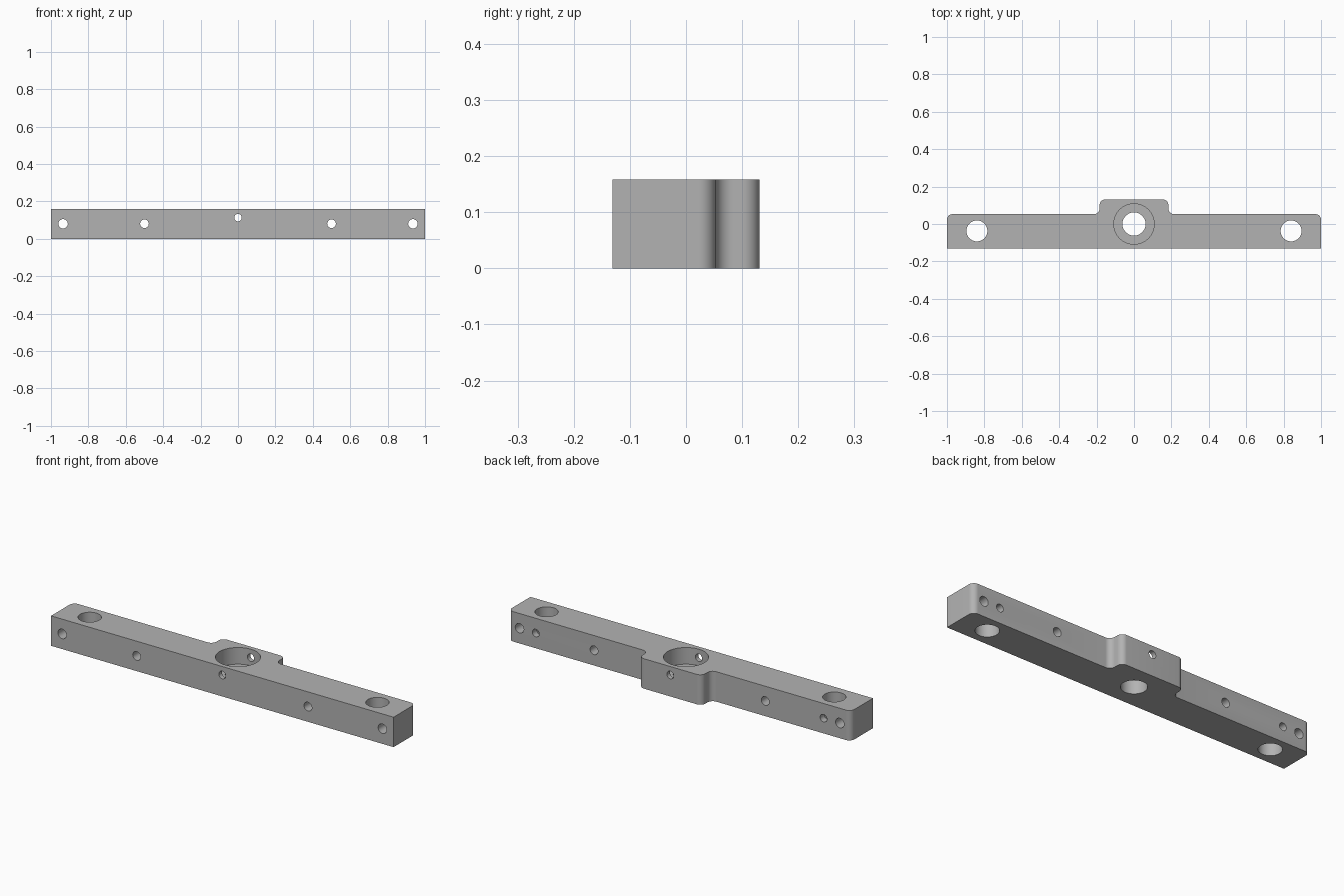
import bpy
import bmesh
from math import radians, tan
from mathutils import Vector, Matrix

HEIGHT = 0.158
FRONT, BACK, BOSS_BACK = -0.131, 0.053, 0.131
BOSS_HALF = 0.184
ROUND = 0.03

cube = bpy.data.objects.get("Cube")
if cube:
    bpy.data.objects.remove(cube, do_unlink=True)

# Single metal colour
metal = bpy.data.materials.new("grey metal")
metal.use_nodes = True
metal.diffuse_color = (0.45, 0.45, 0.45, 1)
metal.node_tree.nodes["Principled BSDF"].inputs["Base Color"].default_value = metal.diffuse_color


def fillet(before, corner, after, radius, steps=10):
    """Points of a rounded right-angle corner, convex or concave."""
    if radius == 0:
        return [corner]
    a = (before - corner).normalized() * radius
    b = (after - corner).normalized() * radius
    centre = corner + a + b
    points = []
    for i in range(steps + 1):
        t = radians(90 * i / steps)
        points.append(centre - b * Matrix.Rotation(t, 2)[0][0] - a * Matrix.Rotation(t, 2)[1][0])
    return points


def make_object(name, bm):
    bmesh.ops.recalc_face_normals(bm, faces=bm.faces)
    mesh = bpy.data.meshes.new(name)
    bm.to_mesh(mesh)
    bm.free()
    mesh.materials.append(metal)
    obj = bpy.data.objects.new(name, mesh)
    bpy.context.collection.objects.link(obj)
    return obj


def drill(target, start, end, radius, segments=40):
    """Cut a round hole between two points."""
    start, end = Vector(start), Vector(end)
    axis = end - start
    place = Matrix.Translation((start + end) / 2) @ axis.to_track_quat("Z", "Y").to_matrix().to_4x4()
    bm = bmesh.new()
    bmesh.ops.create_cone(bm, cap_ends=True, segments=segments, radius1=radius,
                          radius2=radius, depth=axis.length, matrix=place)
    cutter = make_object("hole_cutter", bm)
    cutter.hide_render = True
    mod = target.modifiers.new("hole", "BOOLEAN")
    mod.operation = "DIFFERENCE"
    mod.solver = "EXACT"
    mod.object = cutter
    bpy.context.view_layer.objects.active = target
    bpy.ops.object.modifier_apply(modifier=mod.name)
    bpy.data.objects.remove(cutter, do_unlink=True)


# Bar outline with the raised boss at the back
right = [(1, FRONT, 0), (1, BACK, ROUND), (BOSS_HALF, BACK, ROUND), (BOSS_HALF, BOSS_BACK, ROUND)]
corners = right + [(-x, y, r) for x, y, r in reversed(right)]
spots = [Vector((x, y)) for x, y, r in corners]
outline = []
for i, (x, y, r) in enumerate(corners):
    outline += fillet(spots[i - 1], spots[i], spots[(i + 1) % len(spots)], r)

bm = bmesh.new()
base = bm.faces.new([bm.verts.new((p.x, p.y, 0)) for p in outline])
extruded = bmesh.ops.extrude_face_region(bm, geom=[base])
top = [v for v in extruded["geom"] if isinstance(v, bmesh.types.BMVert)]
bmesh.ops.translate(bm, verts=top, vec=(0, 0, HEIGHT))
bar = make_object("mounting_bar", bm)

# Counterbored centre hole and its cross hole
drill(bar, (0, 0, 0.07), (0, 0, 0.3), 0.108, 64)
drill(bar, (0, 0, -0.1), (0, 0, 0.1), 0.062, 48)
drill(bar, (0, -0.3, 0.113), (0, 0.3, 0.113), 0.02, 32)

# Mirrored end holes, cross holes and set screw holes
for side in (-1, 1):
    drill(bar, (side * 0.84, -0.037, -0.1), (side * 0.84, -0.037, 0.3), 0.056, 48)
    drill(bar, (side * 0.935, -0.3, 0.08), (side * 0.935, 0.3, 0.08), 0.025, 32)
    drill(bar, (side * 0.5, -0.3, 0.08), (side * 0.5, 0.3, 0.08), 0.023, 32)
    drill(bar, (side * 0.84, -0.03, 0.08), (side * 0.84, 0.3, 0.08), 0.02, 32)

bpy.ops.object.select_all(action="DESELECT")
bar.select_set(True)
bpy.context.view_layer.objects.active = bar
bpy.ops.object.shade_smooth_by_angle(angle=radians(30))
